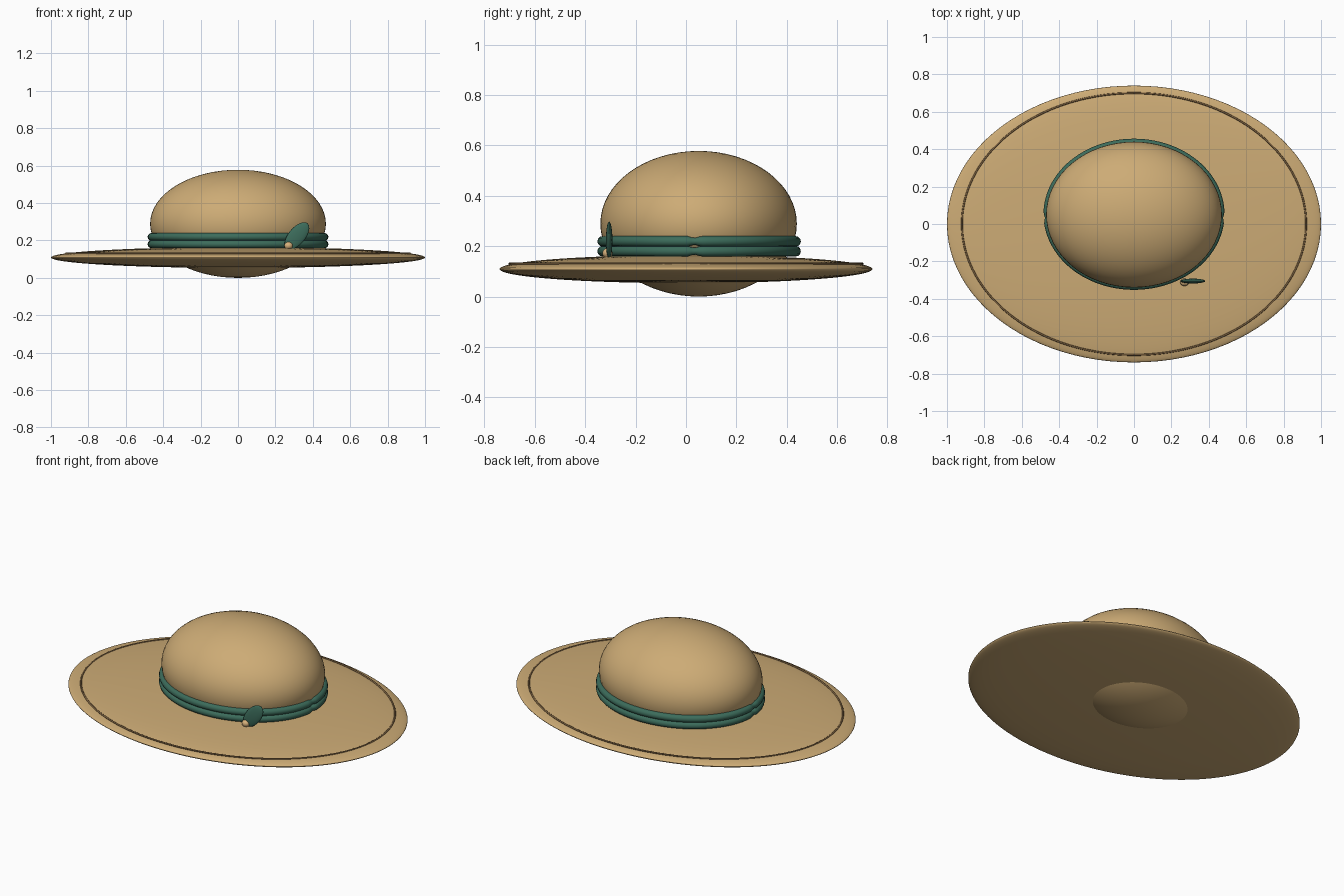
import bpy
import math

cube = bpy.data.objects.get("Cube")
if cube:
    bpy.data.objects.remove(cube, do_unlink=True)


def material(name, rgb):
    m = bpy.data.materials.new(name)
    m.use_nodes = True
    m.diffuse_color = (*rgb, 1)
    m.node_tree.nodes["Principled BSDF"].inputs["Base Color"].default_value = (*rgb, 1)
    return m


straw = material("straw", (0.61, 0.41, 0.18))
green = material("green ribbon", (0.045, 0.15, 0.105))
brown = material("brown stitching", (0.22, 0.13, 0.055))
bead_tan = material("bead tan", (0.68, 0.44, 0.20))


def ellipsoid(name, centre, radii, mat, tilt=0.0, segments=64):
    bpy.ops.mesh.primitive_uv_sphere_add(segments=segments, ring_count=segments // 2,
                                         location=centre, rotation=(0, tilt, 0))
    ob = bpy.context.object
    ob.name = name
    ob.scale = radii
    ob.data.materials.append(mat)
    bpy.ops.object.shade_smooth()
    return ob


def loop_tube(name, centre, rx, ry, tube, mat, pinch=0.0, steps=160, sides=12):
    """Elliptical tube, optionally pinched where its front and back halves meet."""
    cx, cy, cz = centre
    verts, faces = [], []
    for i in range(steps):
        a = math.tau * i / steps
        gap = abs(math.sin(a) + 0.05)
        r = tube * (1 - pinch * max(0, 1 - gap / 0.07))
        for j in range(sides):
            b = math.tau * j / sides
            out = r * math.cos(b)
            verts.append((cx + (rx + out) * math.cos(a),
                          cy + (ry + out) * math.sin(a),
                          cz + r * math.sin(b)))
            k, n = (i + 1) % steps, (j + 1) % sides
            faces.append((i * sides + j, k * sides + j, k * sides + n, i * sides + n))
    mesh = bpy.data.meshes.new(name)
    mesh.from_pydata(verts, [], faces)
    mesh.materials.append(mat)
    mesh.polygons.foreach_set("use_smooth", [True] * len(faces))
    ob = bpy.data.objects.new(name, mesh)
    bpy.context.collection.objects.link(ob)
    return ob


# Wide lens-shaped brim with a stitched line near its edge
ellipsoid("brim", (0, 0, 0.109), (1.0, 0.74, 0.056), straw, segments=96)
loop_tube("brim_stitching", (0, 0, 0.13), 0.92, 0.70, 0.005, brown, sides=8)

# Domed crown, its rounded base showing under the brim
ellipsoid("crown", (0, 0.05, 0.289), (0.47, 0.39, 0.289), straw)

# Two stacked ribbon cords
for name, z in (("lower_band", 0.18), ("upper_band", 0.219)):
    loop_tube(name, (0, 0.052, z), 0.463, 0.383, 0.021, green, pinch=0.4)

# Leaf ornament and bead
ellipsoid("leaf", (0.315, -0.305, 0.224), (0.045, 0.013, 0.088), green,
          tilt=math.radians(40), segments=32)
ellipsoid("bead", (0.27, -0.312, 0.172), (0.023, 0.02, 0.02), bead_tan, segments=24)
